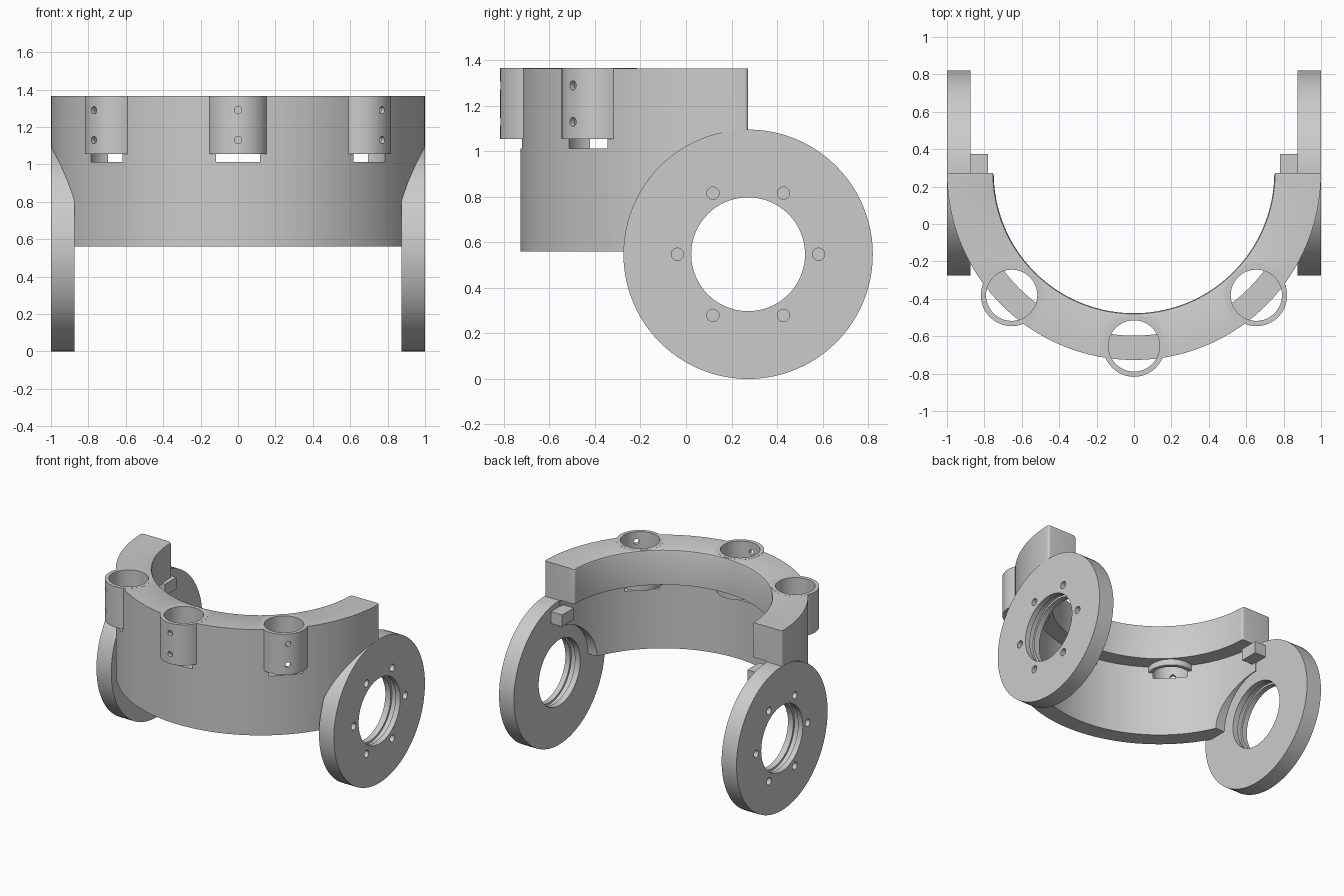
import bpy, bmesh
from math import sin, cos, pi, radians, sqrt
from mathutils import Vector, Matrix

if "Cube" in bpy.data.objects:
    bpy.data.objects.remove(bpy.data.objects["Cube"], do_unlink=True)

CY = 0.273        # ring and hub axis position in y
HUB_Z = 0.548     # hub axis height, equal to the hub radius
TOP = 1.365
ROUND = 0.015     # radius of the rounded rim corners

grey = bpy.data.materials.new("plain grey")
grey.use_nodes = True
grey.diffuse_color = (0.6, 0.6, 0.6, 1)
grey.node_tree.nodes["Principled BSDF"].inputs["Base Color"].default_value = (0.6, 0.6, 0.6, 1)


def make(name, bm):
    bmesh.ops.recalc_face_normals(bm, faces=bm.faces[:])
    if bm.calc_volume(signed=True) < 0:
        bmesh.ops.reverse_faces(bm, faces=bm.faces[:])
    mesh = bpy.data.meshes.new(name)
    bm.to_mesh(mesh)
    bm.free()
    mesh.materials.append(grey)
    ob = bpy.data.objects.new(name, mesh)
    bpy.context.collection.objects.link(ob)
    return ob


def cylinder(name, a, b, radius, sides=48):
    a, b = Vector(a), Vector(b)
    bm = bmesh.new()
    turn = (b - a).to_track_quat('Z', 'Y').to_matrix().to_4x4()
    bmesh.ops.create_cone(bm, cap_ends=True, segments=sides, radius1=radius, radius2=radius,
                          depth=(b - a).length, matrix=Matrix.Translation((a + b) / 2) @ turn)
    return make(name, bm)


def box(name, lo, hi):
    bm = bmesh.new()
    lo, hi = Vector(lo), Vector(hi)
    bmesh.ops.create_cube(bm, size=1, matrix=Matrix.Translation((lo + hi) / 2)
                          @ Matrix.Diagonal((*(hi - lo), 1)))
    return make(name, bm)


def combine(target, other, operation):
    # Apply one boolean and discard the helper
    mod = target.modifiers.new("bool", 'BOOLEAN')
    mod.operation, mod.solver, mod.object = operation, 'EXACT', other
    bpy.context.view_layer.objects.active = target
    bpy.ops.object.modifier_apply(modifier=mod.name)
    bpy.data.objects.remove(other, do_unlink=True)


def smooth(ob):
    bpy.ops.object.select_all(action='DESELECT')
    ob.select_set(True)
    bpy.context.view_layer.objects.active = ob
    bpy.ops.object.shade_smooth_by_angle(angle=radians(30))


# Half ring: thick rim above a thinner skirt, swept with rounded end corners
def half_ring():
    ends = [0, 0.001, 0.004, 0.009, ROUND]
    steps = 80
    middle = [pi * i / steps for i in range(1, steps)]
    angles = ends + middle + [pi - t for t in reversed(ends)]
    bm = bmesh.new()
    rows = []
    for a in angles:
        t = min(a, pi - a, ROUND)
        s = ROUND - sqrt(ROUND ** 2 - (ROUND - t) ** 2)
        inner, outer = 0.75 + s, 1 - s
        profile = [(0.87, 0.56), (outer, 0.56), (outer, TOP), (inner + ROUND, TOP),
                   (inner + ROUND * 0.3, TOP - ROUND * 0.3), (inner, TOP - ROUND),
                   (inner, 1.1), (0.87, 1.1)]
        rows.append([bm.verts.new((r * cos(pi + a), CY + r * sin(pi + a), z))
                     for r, z in profile])
    n = len(profile)
    for p, q in zip(rows, rows[1:]):
        for j in range(n):
            k = (j + 1) % n
            bm.faces.new((p[j], p[k], q[k], q[j]))
    bm.faces.new(rows[0][::-1])
    bm.faces.new(rows[-1])
    bmesh.ops.triangulate(bm, faces=bm.faces[:])
    return make("half_ring", bm)


ring = half_ring()

# Three tube sockets, bored through, with two radial screw holes each
up = Vector((0, 0, 1))
sockets = []
for deg in (-135, -90, -45):
    d = Vector((cos(radians(deg)), sin(radians(deg)), 0))
    sockets.append((d, Vector((0, CY, 0)) + d * 0.925))
for d, c in sockets:
    combine(ring, cylinder("socket", c + up * 1.055, c + up * (TOP + 0.0005), 0.165), 'UNION')
for d, c in sockets:
    combine(ring, cylinder("bore", c + up * 1.012, c + up * 1.5, 0.137), 'DIFFERENCE')
    for z in (1.13, 1.29):
        combine(ring, cylinder("screw", c + d * 0.05 + up * z, c + d * 0.25 + up * z, 0.02, 20),
                'DIFFERENCE')

# Clearance through the skirt around the hub openings
combine(ring, cylinder("clearance", (-1.2, CY, HUB_Z), (1.2, CY, HUB_Z), 0.345, 64), 'DIFFERENCE')
smooth(ring)


# Hub discs: lathed section with an inner groove, then blind screw holes
def hub(side, name):
    section = [(0.875, 0.25), (0.875, HUB_Z), (1, HUB_Z), (1, 0.25),
               (0.96, 0.25), (0.96, 0.265), (0.92, 0.265), (0.92, 0.25)]
    sides = 96
    bm = bmesh.new()
    loops = []
    for i in range(sides):
        a = 2 * pi * i / sides
        loops.append([bm.verts.new((side * x, CY + r * sin(a), HUB_Z + r * cos(a)))
                      for x, r in section])
    for i, p in enumerate(loops):
        q = loops[(i + 1) % sides]
        for j in range(len(section)):
            k = (j + 1) % len(section)
            bm.faces.new((p[j], p[k], q[k], q[j]))
    disc = make(name, bm)
    for i in range(6):
        a = i * pi / 3
        y, z = CY + 0.31 * cos(a), HUB_Z + 0.31 * sin(a)
        combine(disc, cylinder("screw", (side * 0.92, y, z), (side * 1.1, y, z), 0.027, 24),
                'DIFFERENCE')
    smooth(disc)


for side, word in ((1, "left"), (-1, "right")):
    hub(side, word + "_hub_disc")
    xs = sorted((side * 0.78, side * 0.885))
    box(word + "_stop_tab", (xs[0], 0.235, 0.96), (xs[1], 0.375, 1.05))
